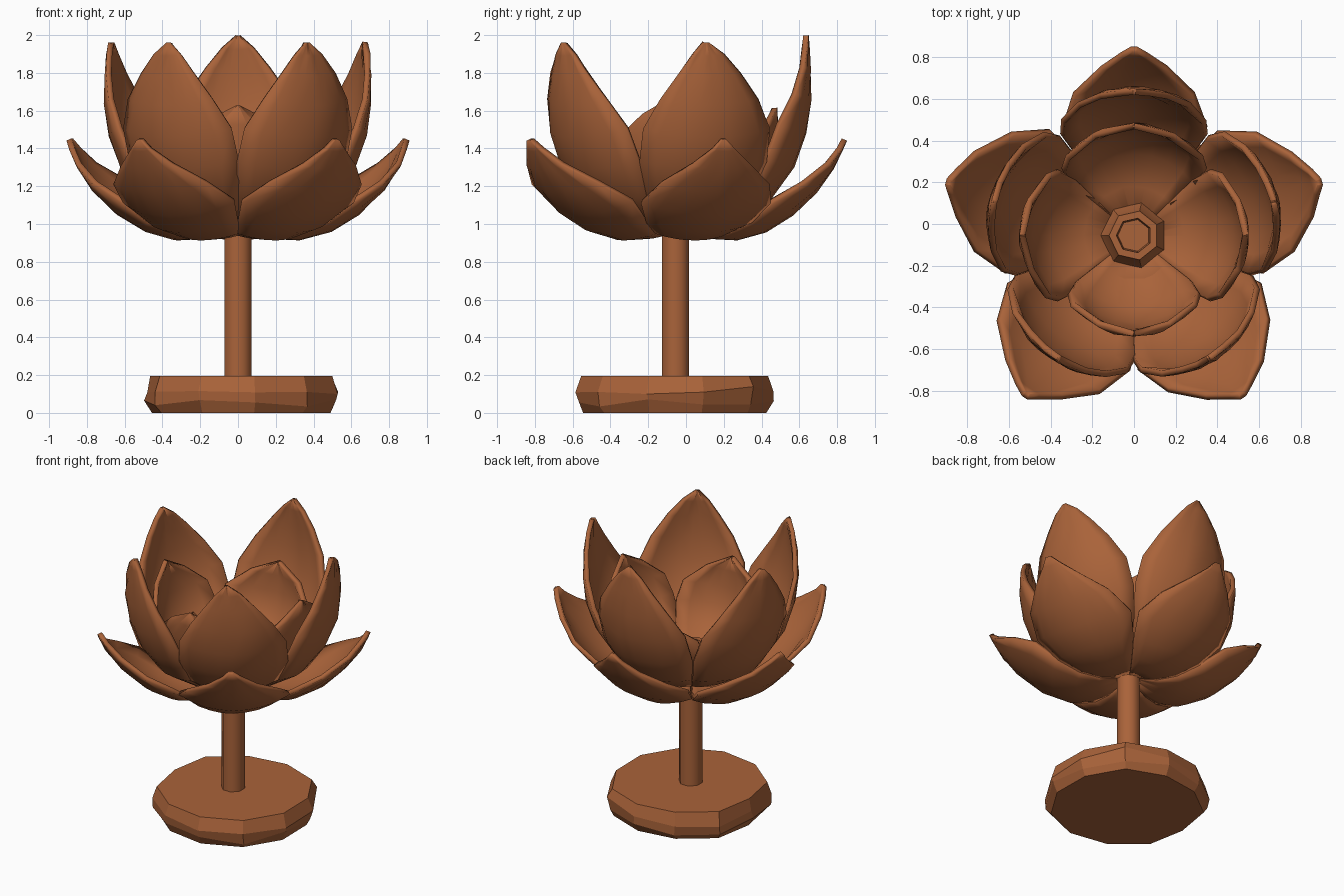
import bpy, bmesh, math, random
from mathutils import Vector

random.seed(4)
if "Cube" in bpy.data.objects:
    bpy.data.objects.remove(bpy.data.objects["Cube"])

CENTER = Vector((0, -0.055, 0))

clay = bpy.data.materials.new("terracotta_brown")
clay.use_nodes = True
COLOR = (0.40, 0.125, 0.042, 1)
clay.diffuse_color = COLOR
clay.node_tree.nodes["Principled BSDF"].inputs["Base Color"].default_value = COLOR


def finish(name, bm, smooth=None):
    mesh = bpy.data.meshes.new(name)
    bm.to_mesh(mesh)
    bm.free()
    mesh.materials.append(clay)
    obj = bpy.data.objects.new(name, mesh)
    bpy.context.collection.objects.link(obj)
    obj.location = CENTER
    if smooth:
        bpy.ops.object.select_all(action="DESELECT")
        obj.select_set(True)
        bpy.context.view_layer.objects.active = obj
        bpy.ops.object.shade_smooth_by_angle(angle=math.radians(smooth))
    return obj


def petal(name, rows, heading, curl, lift, skew=0, columns=8):
    """Cupped petal from rows of (radius, height, half width in degrees)."""
    widest = max(row[2] for row in rows)
    bm = bmesh.new()
    grid = []
    for i, (radius, height, half) in enumerate(rows):
        t = i / (len(rows) - 1)
        line = []
        for j in range(columns + 1):
            s = 2 * j / columns - 1
            cup = s * s * half / widest * min(1, 2 * t)
            angle = math.radians(heading + skew * t * t + half * s)
            wobble = random.uniform(-0.005, 0.005) if half > 5 else 0
            r = radius * (1 - curl * cup) + wobble
            line.append(bm.verts.new((r * math.cos(angle), r * math.sin(angle),
                                      height + lift * cup)))
        grid.append(line)
    for low, high in zip(grid, grid[1:]):
        for j in range(columns):
            bm.faces.new((low[j], low[j + 1], high[j + 1], high[j]))
    obj = finish(name, bm, 28)
    shell = obj.modifiers.new("thickness", "SOLIDIFY")
    shell.thickness = 0.03
    shell.offset = -1


def lathe(name, profile, radii, smooth=None):
    """Rings of (radius, height) joined and capped; radii scales each side."""
    sides = len(radii)
    bm = bmesh.new()
    rings = []
    for r, z in profile:
        ring = []
        for k, scale in enumerate(radii):
            a = math.tau * (k + 0.5) / sides
            ring.append(bm.verts.new((r * scale * math.cos(a),
                                      r * scale * math.sin(a), z)))
        rings.append(ring)
    for low, high in zip(rings, rings[1:]):
        for k in range(sides):
            n = (k + 1) % sides
            bm.faces.new((low[k], low[n], high[n], high[k]))
    bm.faces.new(rings[0][::-1])
    bm.faces.new(rings[-1])
    return finish(name, bm, smooth)


# Rough-hewn foot with flat top and bottom
foot = lathe("base", [(0.485, 0), (0.525, 0.05), (0.53, 0.12), (0.495, 0.195)],
             [1.01, 1.04, 1.0, 1.0, 1.04, 0.97, 1.03, 1.01, 1.02, 1.03, 1.02])
for v in foot.data.vertices:
    if 0.01 < v.co.z < 0.19:
        v.co.x *= random.uniform(0.96, 1.01)
        v.co.y *= random.uniform(0.96, 1.01)
        v.co.z += random.uniform(-0.025, 0.025)
foot.location.x = 0.015

# Stem and the hollow pod in the heart of the flower
lathe("stem", [(0.078, 0.18), (0.078, 1.02)], [1] * 8, 50)
lathe("flower_heart", [(0.2, 1.0), (0.16, 1.07), (0.13, 1.13), (0.12, 1.18),
                       (0.085, 1.18), (0.078, 1.09)], [1] * 7, 20)

# Petal outlines
OUTER = [(0.06, 0.965, 36), (0.2, 0.92, 36), (0.34, 0.913, 36), (0.5, 0.955, 36),
         (0.65, 1.045, 34), (0.775, 1.165, 23), (0.865, 1.29, 11), (0.915, 1.385, 4),
         (0.94, 1.44, 1)]
TALL = [(0.06, 0.97, 36), (0.3, 1.0, 36), (0.5, 1.12, 36), (0.625, 1.29, 36),
        (0.69, 1.46, 32), (0.715, 1.63, 23), (0.715, 1.78, 14), (0.71, 1.89, 7),
        (0.705, 1.96, 1)]
INNER = [(0.06, 1.03, 46), (0.25, 1.05, 46), (0.42, 1.16, 46), (0.51, 1.3, 43),
         (0.54, 1.44, 37), (0.55, 1.57, 20), (0.55, 1.68, 1)]

# Two whorls of five petals, the side and front tips leaning forward
for i, lean in enumerate((0, 1, 1, -1, -1)):
    heading = 90 + 72 * i
    reach = 1 if lean else 0.965
    petal(f"outer_petal_{i + 1}", [(r * reach, z, half) for r, z, half in OUTER],
          heading, 0.0, 0.07, 2 * lean)
    rise = 0 if lean else 0.04
    petal(f"tall_petal_{i + 1}", [(r, z + rise * (z - 1), half) for r, z, half in TALL],
          heading, 0.05, 0.05, 4.5 * lean)

# Inner whorl of four petals
for side, heading, reach, height, width in (
        ("left", 0, 1, 1, 0.95), ("back", 90, 0.98, 0.9, 1.1),
        ("right", 180, 1, 1, 0.95), ("front", 270, 0.88, 0.92, 1.12)):
    rows = [(r * reach, 1.03 + (z - 1.03) * height, half * width) for r, z, half in INNER]
    petal(f"inner_petal_{side}", rows, heading, 0.05, 0.03)
